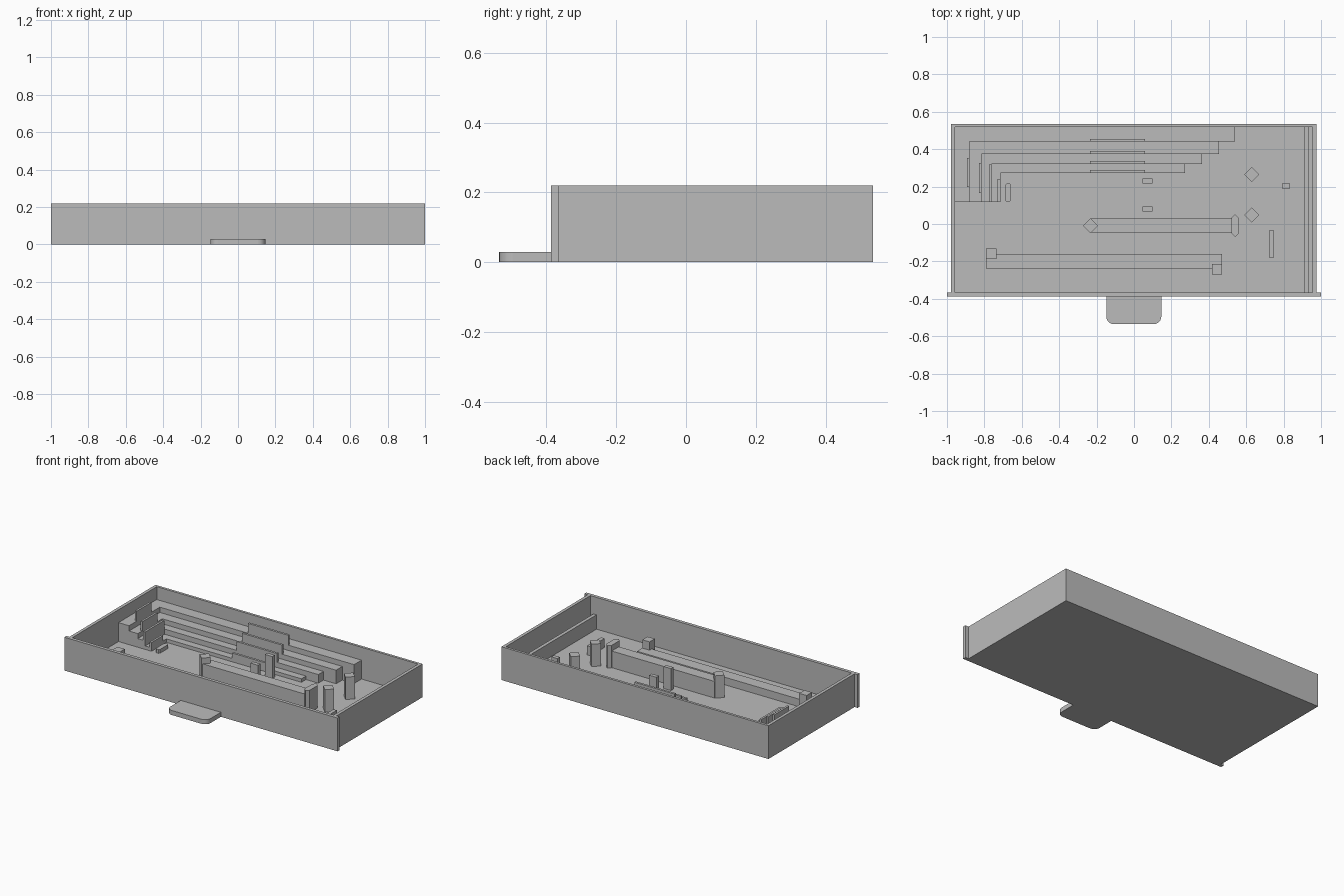
import bpy, bmesh, math

cube = bpy.data.objects.get("Cube")
if cube:
    bpy.data.objects.remove(cube, do_unlink=True)

grey = bpy.data.materials.new("plain grey")
grey.use_nodes = True
colour = (0.5, 0.5, 0.5, 1)
grey.diffuse_color = colour
grey.node_tree.nodes["Principled BSDF"].inputs["Base Color"].default_value = colour

FLOOR = 0.01
RIM = 0.22


def finish(name, bm):
    bmesh.ops.recalc_face_normals(bm, faces=bm.faces[:])
    mesh = bpy.data.meshes.new(name)
    bm.to_mesh(mesh)
    bm.free()
    mesh.materials.append(grey)
    obj = bpy.data.objects.new(name, mesh)
    bpy.context.collection.objects.link(obj)
    return obj


def prism(name, outline, z0, z1):
    """Extrude a flat outline from z0 up to z1."""
    bm = bmesh.new()
    face = bm.faces.new([bm.verts.new((x, y, z0)) for x, y in outline])
    top = bmesh.ops.extrude_face_region(bm, geom=[face], use_keep_orig=True)
    for v in top["geom"]:
        if isinstance(v, bmesh.types.BMVert):
            v.co.z = z1
    return finish(name, bm)


def block(name, x0, x1, y0, y1, top, bottom=FLOOR):
    return prism(name, [(x0, y0), (x1, y0), (x1, y1), (x0, y1)], bottom, top)


def chamfered(name, x0, x1, y0, y1, cut, top):
    return prism(name, [(x0 + cut, y0), (x1 - cut, y0), (x1, y0 + cut), (x1, y1 - cut),
                        (x1 - cut, y1), (x0 + cut, y1), (x0, y1 - cut), (x0, y0 + cut)],
                 FLOOR, top)


# Open tray
L, R, F, B = -0.978, 0.976, -0.365, 0.535
WL, WR, WB = -0.957, 0.955, 0.518
block("tray_floor", L, R, F, B, FLOOR, 0)
prism("tray_walls", [(L, F), (WL, F), (WL, WB), (WR, WB), (WR, F), (R, F), (R, B), (L, B)],
      FLOOR, RIM)
block("front_panel", -1, 1, -0.387, F, RIM, 0)

# Handle tab with rounded front corners
tab = [(0.146, -0.387), (-0.148, -0.387)]
r = 0.04
for cx, start in ((-0.148 + r, 180), (0.146 - r, 270)):
    for i in range(7):
        a = math.radians(start + 15 * i)
        tab.append((cx + r * math.cos(a), -0.535 + r + r * math.sin(a)))
handle = prism("handle_tab", tab, 0, 0.03)
for p in handle.data.polygons:
    p.use_smooth = abs(p.normal.z) < 0.5 and p.area < 0.001

# Descending L-shaped steps with raised panels at their edges
END = 0.118
x0, y0 = WL, WB
steps = [  # inner x, inner y, right end, height, panel top, side panel span
    (-0.88, 0.44, 0.541, 0.135, 0.2, 0.198, 0.353),
    (-0.816, 0.375, 0.455, 0.1, 0.16, 0.166, 0.326),
    (-0.762, 0.321, 0.363, 0.067, 0.125, END, 0.318),
    (-0.715, 0.273, 0.273, 0.033, 0.068, END, 0.24),
]
for i, (x1, y1, xr, h, p, s0, s1) in enumerate(steps, 1):
    prism(f"step_{i}", [(x0, END), (x0, y0), (xr, y0), (xr, y1), (x1, y1), (x1, END)], FLOOR, h)
    block(f"step_{i}_back_panel", -0.235, 0.06, y1, y1 + 0.015, p, h)
    block(f"step_{i}_side_panel", x1 - 0.014, x1, s0, s1, p, h)
    x0, y0 = x1, y1
chamfered("low_bench", -0.688, -0.658, END, 0.217, 0.008, 0.035)

# Diamond posts
for name, x, y in (("back_post", 0.63, 0.264), ("middle_post", 0.63, 0.048), ("bar_post", -0.233, -0.01)):
    d = 0.04
    prism(name, [(x - d, y), (x, y - d), (x + d, y), (x, y + d)], FLOOR, 0.158)

# Square posts and low blocks
block("rear_pillar", 0.045, 0.099, 0.217, 0.243, 0.155)
block("front_pillar", 0.045, 0.099, 0.067, 0.093, 0.155)
block("small_block", 0.79, 0.833, 0.19, 0.217, 0.07)
block("narrow_block", 0.722, 0.748, -0.18, -0.035, 0.07)

# Central bar with its end cap
block("central_bar", -0.23, 0.525, -0.045, 0.03, 0.12)
chamfered("central_bar_cap", 0.522, 0.56, -0.068, 0.05, 0.017, 0.158)

# Front bar with end blocks
block("front_bar", -0.79, 0.47, -0.238, -0.16, 0.06)
block("front_bar_left_block", -0.79, -0.736, -0.187, -0.132, 0.115)
block("front_bar_right_block", 0.417, 0.47, -0.27, -0.215, 0.115)

# Rail beside the +x wall
block("side_rail", 0.91, 0.933, F, WB, 0.105)
